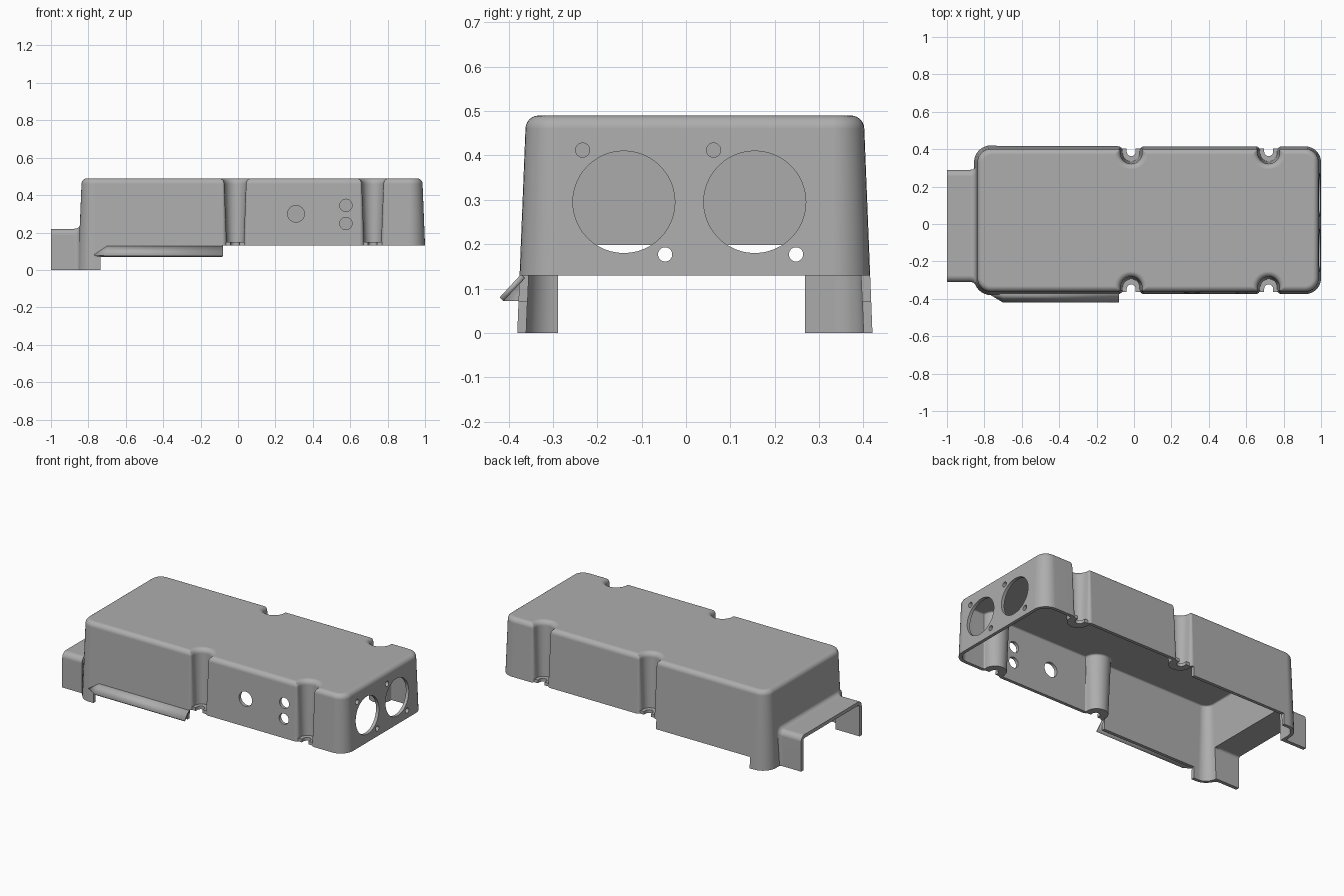
import bpy, bmesh
from math import sin, cos, pi
from mathutils import Matrix, Vector

cube = bpy.data.objects.get("Cube")
if cube:
    bpy.data.objects.remove(cube, do_unlink=True)

grey = bpy.data.materials.new("plain grey")
grey.use_nodes = True
grey.diffuse_color = (0.42, 0.42, 0.42, 1)
grey.node_tree.nodes["Principled BSDF"].inputs["Base Color"].default_value = grey.diffuse_color

X0, X1, Y0, Y1 = -0.85, 1.0, -0.375, 0.415   # body footprint
FLOOR, TOP, EDGE, WALL = 0.13, 0.49, 0.03, 0.02
SLOTS = (-0.015, 0.72)                        # bolt groove positions along x


def make_object(name, bm):
    bmesh.ops.recalc_face_normals(bm, faces=bm.faces)
    mesh = bpy.data.meshes.new(name)
    bm.to_mesh(mesh)
    bm.free()
    mesh.materials.append(grey)
    ob = bpy.data.objects.new(name, mesh)
    bpy.context.collection.objects.link(ob)
    return ob


def loft(name, rings):
    """Closed solid through equal rings, capped at both ends."""
    bm = bmesh.new()
    loops = [[bm.verts.new(p) for p in ring] for ring in rings]
    n = len(loops[0])
    for a, b in zip(loops, loops[1:]):
        for i in range(n):
            j = (i + 1) % n
            bm.faces.new((a[i], a[j], b[j], b[i]))
    bm.faces.new(loops[0])
    bm.faces.new(loops[-1])
    return make_object(name, bm)


def arc(cx, cy, rx, ry, start, end, steps):
    angles = [start + (end - start) * i / steps for i in range(steps + 1)]
    return [(cx + rx * cos(a), cy + ry * sin(a)) for a in angles]


def select_only(ob):
    bpy.ops.object.select_all(action="DESELECT")
    ob.select_set(True)
    bpy.context.view_layer.objects.active = ob


def cut(target, cutter):
    mod = target.modifiers.new("cut", "BOOLEAN")
    mod.operation, mod.solver, mod.object = "DIFFERENCE", "EXACT", cutter
    select_only(target)
    bpy.ops.object.modifier_apply(modifier=mod.name)
    bpy.data.objects.remove(cutter, do_unlink=True)


def box(lo, hi):
    bm = bmesh.new()
    lo, hi = Vector(lo), Vector(hi)
    place = Matrix.Translation((lo + hi) / 2) @ Matrix.Diagonal((hi - lo).to_4d())
    bmesh.ops.create_cube(bm, size=1, matrix=place)
    return make_object("box_cutter", bm)


def drill(center, radius, axis):
    bm = bmesh.new()
    turn = Matrix.Rotation(pi / 2, 4, "Y" if axis == "X" else "X")
    bmesh.ops.create_cone(bm, cap_ends=True, segments=48, radius1=radius, radius2=radius,
                          depth=0.16, matrix=Matrix.Translation(center) @ turn)
    return make_object("drill_cutter", bm)


def groove(d):
    """Bolt groove as (along, inward) points, for an outline inset by d."""
    r, f = 0.045 + d, max(0.025 - d, 0.003)
    mid = max(0.035 - d, f)
    lead = arc(-r - f, f, f, f, -pi / 2, 0, 4)
    bowl = arc(0, mid, r, 0.08 - mid, pi, 0, 16)
    tail = [(-u, v) for u, v in reversed(lead)]
    return lead + [p for p in bowl[1:-1]] + tail


def outline(d, z):
    """Rounded rectangle with grooves on both long sides, inset by d."""
    x0, x1, y0, y1 = X0 + d, X1 - d, Y0 + d, Y1 - d
    r = max(0.085 - d, 0.012)
    pts = arc(x0 + r, y0 + r, r, r, pi, 1.5 * pi, 8)
    for s in SLOTS:
        pts += [(s + u, y0 + v) for u, v in groove(d)]
    pts += arc(x1 - r, y0 + r, r, r, -pi / 2, 0, 8)
    pts += arc(x1 - r, y1 - r, r, r, 0, pi / 2, 8)
    for s in reversed(SLOTS):
        pts += [(s - u, y1 - v) for u, v in groove(d)]
    pts += arc(x0 + r, y1 - r, r, r, pi / 2, pi, 8)
    return [(x, y, z) for x, y in pts]


def skin(inset):
    """Tapered wall rings from the bottom up over the rounded top edge."""
    shoulder, e = TOP - EDGE, EDGE - inset
    draft = lambda z: (z - FLOOR) * 0.04 + inset
    rings = [outline(draft(-0.001), 0)]
    for i in range(7):
        a = i * pi / 12
        rings.append(outline(draft(shoulder) + e * (1 - cos(a)), shoulder + e * sin(a)))
    return rings


# Main cover: hollow shell, trimmed along its lower edge
cover = loft("cover_shell", skin(0)[::-1] + skin(WALL))
cut(cover, box((-0.085, -1, -0.5), (1.5, 1, FLOOR)))
cut(cover, box((-0.735, -1, -0.5), (0, 1, 0.07)))
cut(cover, box((-0.95, -0.288, -0.5), (-0.78, 0.268, 0.198)))

# Two large ports on the end wall, each with two screw holes
for y in (-0.14, 0.155):
    cut(cover, drill((X1, y, 0.295), 0.115, "X"))
    for dy, dz in ((-0.093, 0.117), (0.093, -0.118)):
        cut(cover, drill((X1, y + dy, 0.295 + dz), 0.016, "X"))

# Control holes in the front wall
for x, z, r in ((0.31, 0.3, 0.045), (0.577, 0.345, 0.033), (0.577, 0.248, 0.033)):
    cut(cover, drill((x, Y0, z), r, "Y"))


def arch(x, flare):
    """Upside-down U section of the end extension."""
    def bow(g, r):
        lo, hi, top = -0.31 - g, 0.29 + g, 0.22 + g
        return ([(lo, 0)] + arc(lo + r, top - r, r, r, pi, pi / 2, 6)
                + arc(hi - r, top - r, r, r, pi / 2, 0, 6) + [(hi, 0)])
    return [(x, y, z) for y, z in bow(flare, 0.035) + bow(-0.022, 0.015)[::-1]]


# Low open extension, flaring into the end wall
flare = [(-0.875 + 0.03 * sin(i * pi / 12), 0.025 * (1 - cos(i * pi / 12))) for i in range(7)]
extension = loft("end_extension", [arch(-1, 0)] + [arch(x, g) for x, g in flare])

# Slotted bolt seats at the foot of each groove
parts = [cover, extension]
for s in SLOTS:
    for side, wall, label in ((1, Y0, "front"), (-1, Y1, "back")):
        plan = ([(-0.052, 0.012)] + arc(0, 0.035, 0.052, 0.052, pi, 0, 16) + [(0.052, 0.012)]
                + [(0.024, 0.012)] + arc(0, 0.028, 0.024, 0.024, 0, pi, 12) + [(-0.024, 0.012)])
        rings = [[(s + side * u, wall + side * v, z) for u, v in plan] for z in (FLOOR, 0.15)]
        parts.append(loft(label + "_bolt_seat", rings))

# Sloping drip flange with a hipped end
bm = bmesh.new()
a, b, c, d, e = [bm.verts.new(p) for p in (
    (-0.70, -0.372, 0.132), (-0.08, -0.372, 0.132), (-0.08, -0.42, 0.08),
    (-0.70, -0.42, 0.08), (-0.78, -0.372, 0.08))]
bm.faces.new((a, d, c, b))
bm.faces.new((a, e, d))
flange = make_object("side_flange", bm)
solid = flange.modifiers.new("thickness", "SOLIDIFY")
solid.thickness, solid.offset = 0.012, -1
parts.append(flange)

# Smooth rounded edges, keep flat panels flat
for ob in parts:
    select_only(ob)
    bpy.ops.object.shade_smooth_by_angle(angle=0.6)
    if ob is not flange:
        ob.modifiers.new("panel_normals", "WEIGHTED_NORMAL").keep_sharp = True
